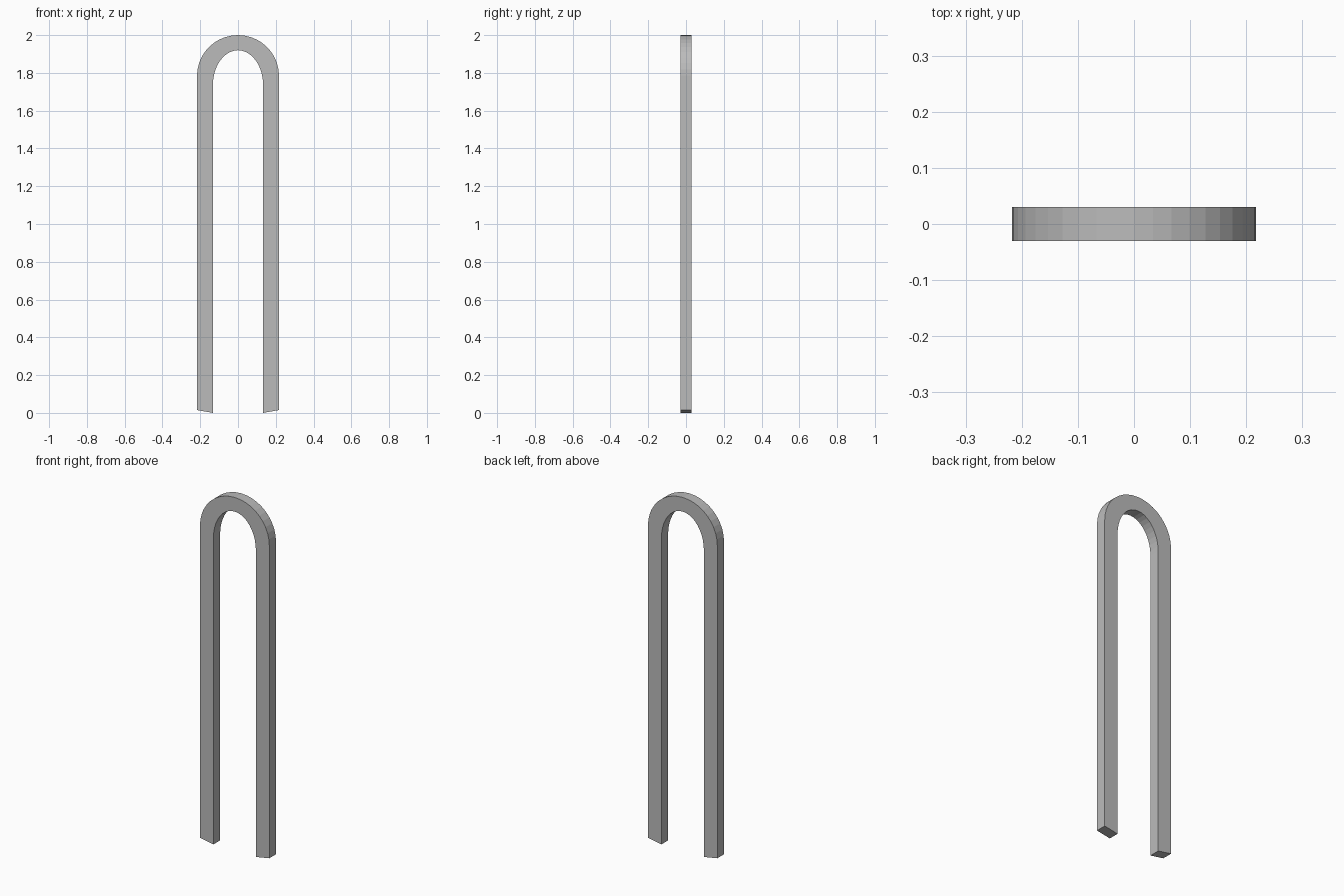
import bpy
import bmesh
from math import cos, sin, pi

cube = bpy.data.objects.get("Cube")
if cube:
    bpy.data.objects.remove(cube)

# Plain grey metal
grey = bpy.data.materials.new("grey metal")
grey.use_nodes = True
colour = (0.5, 0.5, 0.5, 1)
grey.diffuse_color = colour
grey.node_tree.nodes["Principled BSDF"].inputs["Base Color"].default_value = colour

STEPS = 20
HALF_DEPTH = 0.03


def arch(half_width, spring, top, foot):
    """Outline from the right foot, over the bend, to the left foot."""
    bend = [(-half_width * cos(pi * i / STEPS),
             spring + (top - spring) * sin(pi * i / STEPS)) for i in range(STEPS + 1)]
    return [(-half_width, foot)] + bend + [(half_width, foot)]


# U-shaped bar: outer and inner outlines, with feet cut at a slight slant
outer = arch(0.217, 1.785, 2.0, 0.015)
inner = arch(0.133, 1.735, 1.92, 0.0)

bm = bmesh.new()
rings = []
for (ox, oz), (ix, iz) in zip(outer, inner):
    corners = [(ox, -HALF_DEPTH, oz), (ix, -HALF_DEPTH, iz),
               (ix, HALF_DEPTH, iz), (ox, HALF_DEPTH, oz)]
    rings.append([bm.verts.new(c) for c in corners])
for a, b in zip(rings, rings[1:]):
    for i in range(4):
        j = (i + 1) % 4
        bm.faces.new((a[i], a[j], b[j], b[i]))
# Foot ends
bm.faces.new(rings[0])
bm.faces.new(rings[-1])
bmesh.ops.recalc_face_normals(bm, faces=bm.faces)

mesh = bpy.data.meshes.new("bent_bar")
bm.to_mesh(mesh)
bm.free()
mesh.materials.append(grey)
bar = bpy.data.objects.new("bent_bar", mesh)
bpy.context.collection.objects.link(bar)
